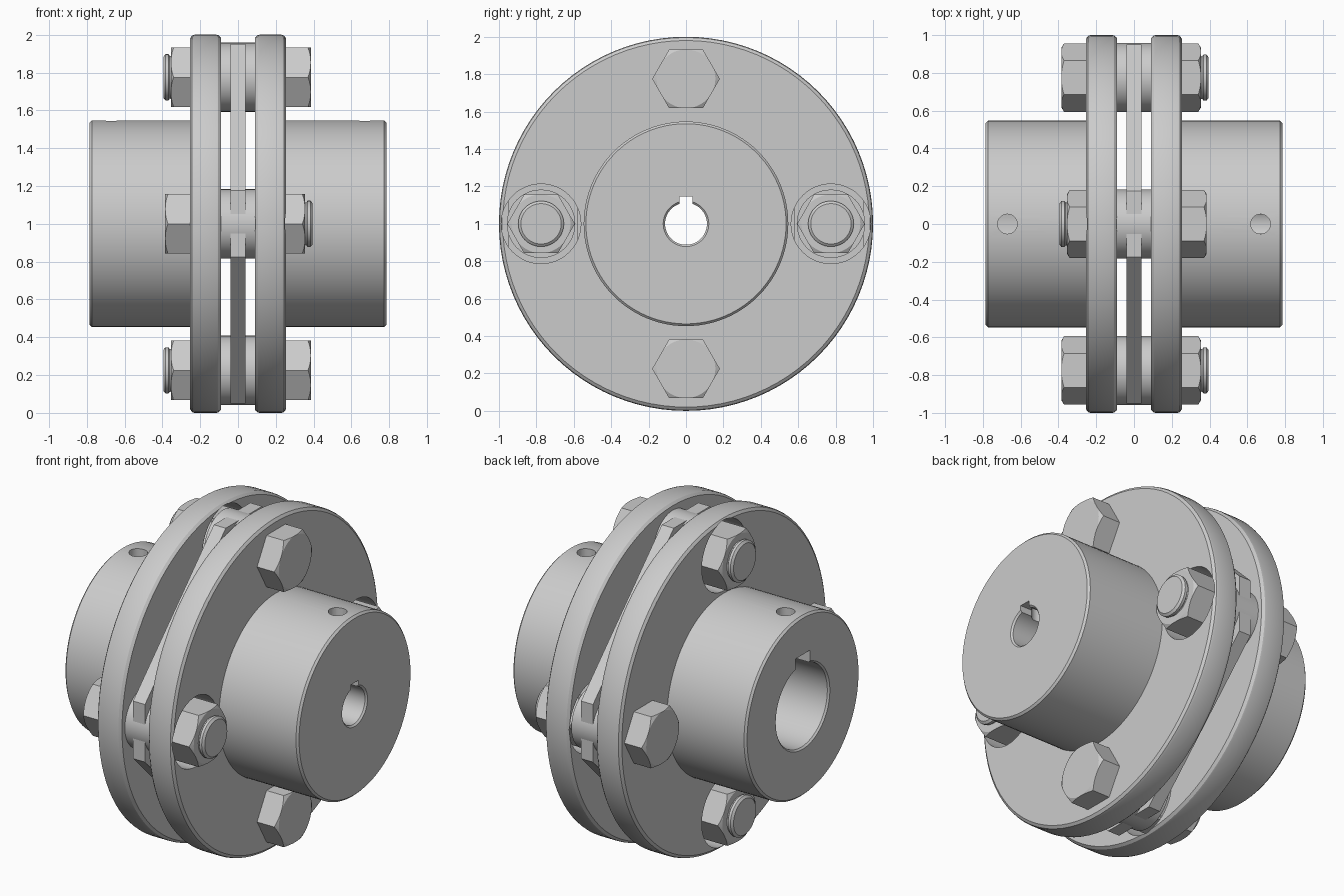
import bpy, bmesh, math
from mathutils import Vector

if "Cube" in bpy.data.objects:
    bpy.data.objects.remove(bpy.data.objects["Cube"])

CZ = 1.0        # shaft axis height
BOLT_R = 0.775  # bolt circle radius


def make(name, bm):
    bmesh.ops.recalc_face_normals(bm, faces=bm.faces)
    me = bpy.data.meshes.new(name)
    bm.to_mesh(me)
    bm.free()
    ob = bpy.data.objects.new(name, me)
    bpy.context.collection.objects.link(ob)
    return ob


def lathe(name, profile, n=64, y=0.0, z=CZ, s=1):
    """Solid of revolution about the x direction; profile is (x, radius)."""
    bm = bmesh.new()
    rings = [[bm.verts.new((s * x, y + r * math.cos(2 * math.pi * i / n),
                            z + r * math.sin(2 * math.pi * i / n)))
              for i in range(n)] for x, r in profile]
    for a, b in zip(rings, rings[1:]):
        for i in range(n):
            j = (i + 1) % n
            bm.faces.new((a[i], a[j], b[j], b[i]))
    bm.faces.new(rings[0])
    bm.faces.new(rings[-1])
    return make(name, bm)


def box(name, lo, hi):
    bm = bmesh.new()
    lo, hi = Vector(lo), Vector(hi)
    for v in bmesh.ops.create_cube(bm, size=1)["verts"]:
        v.co = Vector([c * d for c, d in zip(v.co, hi - lo)]) + (lo + hi) / 2
    return make(name, bm)


def boolean(ob, cutters, op='DIFFERENCE'):
    bpy.context.view_layer.objects.active = ob
    for c in cutters:
        c.hide_render = True
        m = ob.modifiers.new("cut", 'BOOLEAN')
        m.operation, m.object, m.solver = op, c, 'EXACT'
        bpy.ops.object.modifier_apply(modifier=m.name)
        bpy.data.objects.remove(c)


def smooth(ob):
    bpy.ops.object.select_all(action='DESELECT')
    ob.select_set(True)
    bpy.context.view_layer.objects.active = ob
    bpy.ops.object.shade_smooth_by_angle(angle=math.radians(28))


def hexagon(name, x0, x1, y, z, s, both=False):
    """Hexagonal prism with turned corners on the outer (or both) ends."""
    ob = lathe(name, [(x0, 0.181), (x1, 0.181)], 6, y, z, s)
    c = 0.02
    start = [(x0, 0.157), (x0 + c, 0.19)] if both else [(x0 - 0.01, 0.19)]
    turn = lathe("turn_cutter", start + [(x1 - c, 0.19), (x1, 0.157)], 48, y, z, s)
    boolean(ob, [turn], 'INTERSECT')
    smooth(ob)


# Hubs with flange, bore, keyway, set screw hole and nut clearance holes
def hub(name, s, bore, key_w, key_top, spots):
    ob = lathe(name, [(0.09, 0.985), (0.105, 0.998), (0.115, 1.0), (0.23, 1.0),
                      (0.243, 0.996), (0.255, 0.98), (0.255, 0.547),
                      (0.773, 0.547), (0.785, 0.535)], 96, s=s)
    cut = [lathe("bore_cutter", [(0.0, bore), (0.775, bore), (0.795, bore + 0.02)], 64, s=s)]
    xs = sorted((0.0, s * 0.9))
    cut.append(box("key_cutter", (xs[0], -key_w / 2, CZ), (xs[1], key_w / 2, CZ + key_top)))
    bm = bmesh.new()
    bmesh.ops.create_cone(bm, cap_ends=True, segments=32, radius1=0.052, radius2=0.052, depth=0.6)
    bmesh.ops.translate(bm, verts=bm.verts, vec=(s * 0.67, 0, CZ + 0.4))
    cut.append(make("set_screw_cutter", bm))
    for y, z in spots:
        cut.append(lathe("nut_clearance_cutter", [(0.0, 0.213), (0.4, 0.213)], 48, y, z, s))
    boolean(ob, cut)
    smooth(ob)


sides = [(-BOLT_R, CZ), (BOLT_R, CZ)]
ends = [(0, CZ - BOLT_R), (0, CZ + BOLT_R)]
hub("right_hub", 1, 0.112, 0.07, 0.145, sides)
hub("left_hub", -1, 0.25, 0.14, 0.315, ends)

# Flexible disc pack: octagonal ring
bm = bmesh.new()


def outline(x, flat, c):
    k = c - flat
    pts = [(flat, -k), (flat, k), (k, flat), (-k, flat),
           (-flat, k), (-flat, -k), (-k, -flat), (k, -flat)]
    return [bm.verts.new((x, y, CZ + z)) for y, z in pts]


loops = [outline(-0.04, 0.95, 1.125), outline(0.04, 0.95, 1.125),
         outline(0.04, 0.58, 0.68), outline(-0.04, 0.58, 0.68)]
for a, b in zip(loops, loops[1:] + loops[:1]):
    for i in range(8):
        j = (i + 1) % 8
        bm.faces.new((a[i], a[j], b[j], b[i]))
make("disc_pack", bm)

# Bolts, heads, nuts and spacers; s is the nut side
for s, spots in ((1, sides), (-1, ends)):
    for k, (y, z) in enumerate(spots):
        tag = f"{'side' if s > 0 else 'upright'}_{k + 1}"
        hexagon("bolt_head_" + tag, 0.25, 0.385, y, z, -s)
        hexagon("nut_" + tag, 0.10, 0.355, y, z, s, True)
        smooth(lathe("bolt_shank_" + tag, [(-0.3, 0.12), (0.34, 0.12), (0.36, 0.112),
                                           (0.368, 0.122), (0.384, 0.122), (0.395, 0.108)],
                     48, y, z, s))
        smooth(lathe("spacer_" + tag, [(-0.092, 0.183), (0.10, 0.183)], 48, y, z, s))
